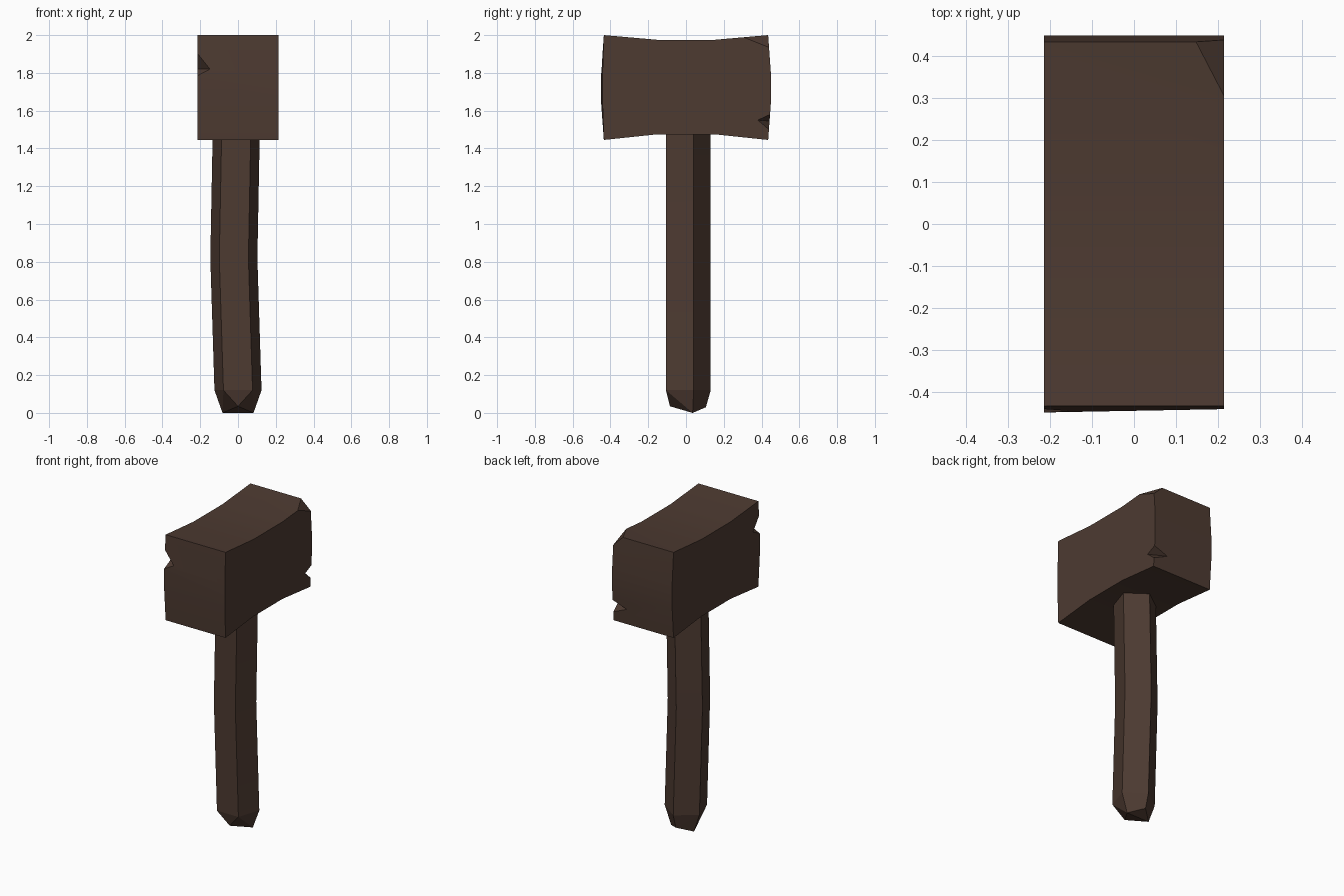
import bpy, bmesh, math
from mathutils import Vector

cube = bpy.data.objects.get("Cube")
if cube:
    bpy.data.objects.remove(cube, do_unlink=True)

wood = bpy.data.materials.new("dark_brown_wood")
wood.use_nodes = True
color = (0.075, 0.043, 0.031, 1)
wood.diffuse_color = color
wood.node_tree.nodes["Principled BSDF"].inputs["Base Color"].default_value = color


def make_object(name, bm):
    bmesh.ops.recalc_face_normals(bm, faces=bm.faces)
    mesh = bpy.data.meshes.new(name)
    bm.to_mesh(mesh)
    bm.free()
    mesh.materials.append(wood)
    obj = bpy.data.objects.new(name, mesh)
    bpy.context.collection.objects.link(obj)
    return obj


def select_only(obj):
    bpy.ops.object.select_all(action='DESELECT')
    obj.select_set(True)
    bpy.context.view_layer.objects.active = obj


def smooth(obj):
    select_only(obj)
    bpy.ops.object.shade_smooth_by_angle(angle=math.radians(30))


def cut_chip(target, inner, outer):
    """Cut a tetrahedral chip; scaling about the inner points keeps its cut planes."""
    mid = sum((Vector(p) for p in inner), Vector()) / len(inner)
    bm = bmesh.new()
    for p in inner + outer:
        bm.verts.new(mid + (Vector(p) - mid) * 1.5)
    bmesh.ops.convex_hull(bm, input=bm.verts)
    cutter = make_object("chip_cutter", bm)
    cutter.hide_render = True
    mod = target.modifiers.new("chip", 'BOOLEAN')
    mod.operation = 'DIFFERENCE'
    mod.solver = 'EXACT'
    mod.object = cutter
    select_only(target)
    bpy.ops.object.modifier_apply(modifier=mod.name)
    bpy.data.objects.remove(cutter, do_unlink=True)


# Head: flared side profile extruded across x
W = 0.215
half = [(0.15, 1.475), (0.435, 1.445), (0.45, 1.65), (0.45, 1.79), (0.435, 2.0), (0.15, 1.975)]
profile = half + [(-y, z) for y, z in reversed(half)]
bm = bmesh.new()
rows = []
for x in (-W, W):
    row = []
    for y, z in profile:
        if x > 0 and y < -0.44:
            y += 0.008  # slightly uneven front face
        row.append(bm.verts.new((x, y, z)))
    rows.append(row)
    bm.faces.new(row)
n = len(profile)
for i in range(n):
    j = (i + 1) % n
    bm.faces.new((rows[0][i], rows[0][j], rows[1][j], rows[1][i]))
head = make_object("mallet_head", bm)

# Broken corner and two edge nicks
cut_chip(head, [(0.148, 0.435, 2.0), (W, 0.31, 1.987), (W, 0.439, 1.935)],
         [(W, 0.435, 2.0)])
cut_chip(head, [(-0.145, -0.45, 1.82), (-W, -0.38, 1.82)],
         [(-W, -0.443, 1.905), (-W, -0.45, 1.785)])
cut_chip(head, [(0.115, 0.443, 1.545), (W, 0.38, 1.55)],
         [(W, 0.445, 1.58), (W, 0.439, 1.5)])
smooth(head)

# Handle: bent five-sided shaft
bm = bmesh.new()
rings = []
for cx, z in ((0, 0.12), (-0.022, 0.82), (-0.009, 1.5)):
    ring = []
    for k in range(5):
        a = math.radians(90 + 72 * k)
        ring.append(bm.verts.new((cx + 0.131 * math.cos(a), 0.131 * math.sin(a), z)))
    rings.append(ring)
for low, high in zip(rings, rings[1:]):
    for i in range(5):
        j = (i + 1) % 5
        bm.faces.new((low[i], low[j], high[j], high[i]))
bm.faces.new(rings[-1])
handle = make_object("handle", bm)
smooth(handle)

# Handle tip: faceted butt closing the shaft
bm = bmesh.new()
for k in range(5):
    a = math.radians(90 + 72 * k)
    bm.verts.new((0.131 * math.cos(a), 0.131 * math.sin(a), 0.12))
for p in ((0, -0.085, 0.035), (0.082, 0.035, 0), (-0.082, 0.035, 0), (0, 0.105, 0.03)):
    bm.verts.new(p)
bmesh.ops.convex_hull(bm, input=bm.verts)
hidden = [f for f in bm.faces if all(v.co.z > 0.119 for v in f.verts)]
bmesh.ops.delete(bm, geom=hidden, context='FACES_ONLY')
make_object("handle_tip", bm)
